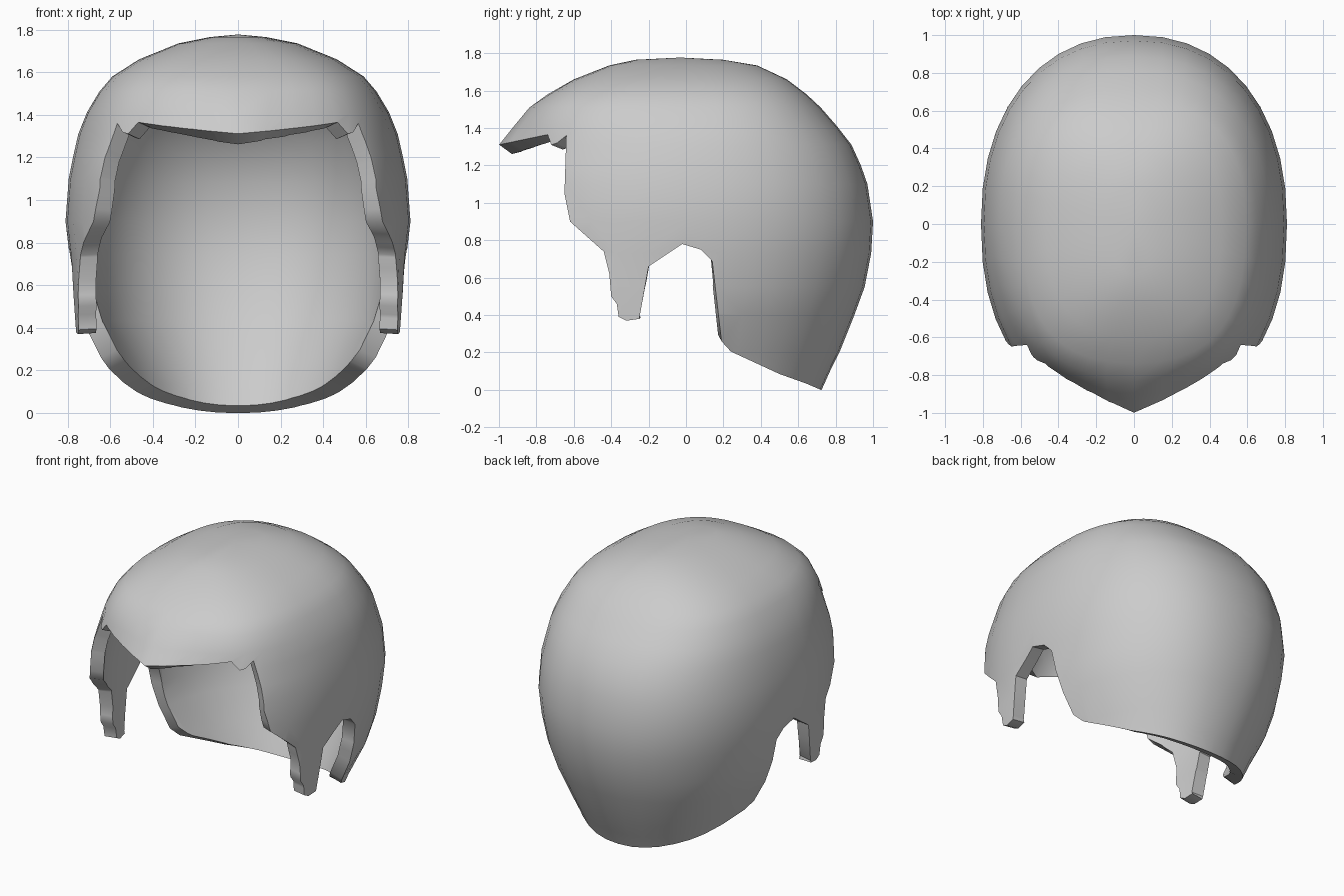
import bpy, bmesh, math
from mathutils.bvhtree import BVHTree

if "Cube" in bpy.data.objects:
    bpy.data.objects.remove(bpy.data.objects["Cube"])

SEGS, THICK = 40, 0.085

# Dome rings: height, front half-width, back half-width, front reach, back reach,
# front roundness, back roundness
RINGS = [
    (-.10, .76, .50, 1.0, .67, 2.7, 2.15), (0, .76, .54, 1.0, .725, 2.7, 2.15),
    (.10, .76, .58, 1.0, .77, 2.7, 2.15), (.20, .76, .62, 1.0, .82, 2.7, 2.15),
    (.40, .77, .72, 1.0, .90, 2.7, 2.15), (.55, .78, .765, 1.0, .955, 2.6, 2.15),
    (.73, .79, .79, 1.0, .99, 2.4, 2.2), (.90, .81, .81, 1.0, 1.0, 2.3, 2.22),
    (1.10, .795, .795, 1.03, .97, 2.2, 2.25), (1.20, .775, .775, 1.03, .935, 2.15, 2.25),
    (1.31, .75, .75, 1.0, .885, 2.1, 2.3), (1.41, .71, .71, .92, .807, 2.3, 2.35),
    (1.51, .65, .65, .837, .72, 2.5, 2.45), (1.58, .59, .59, .74, .645, 2.6, 2.5),
    (1.66, .465, .465, .60, .54, 2.6, 2.5), (1.735, .28, .28, .41, .38, 2.4, 2.35),
    (1.765, .13, .13, .27, .20, 2.1, 2.1),
]

# Side outline (y, z): brow, jagged temple, sideburn, ear notch, nape
OUTLINE = [
    (-.999, 1.311), (-.74, 1.365), (-.72, 1.31), (-.69, 1.32), (-.64, 1.36),
    (-.645, 1.2), (-.65, 1.05), (-.62, .9), (-.53, .82), (-.44, .74),
    (-.41, .62), (-.40, .5), (-.37, .46), (-.36, .39), (-.32, .37),
    (-.25, .38), (-.2, .66), (-.02, .78), (.08, .75), (.14, .69),
    (.19, .26), (.24, .205), (.5, .085), (.64, .035), (.722, 0),
    (1.3, -.2), (1.3, 2), (-1.3, 2), (-1.3, 1.3),
]


def signed_pow(v, p):
    return math.copysign(abs(v) ** p, v)


def ring_point(ring, k):
    z, wf, wb, front, back, p_front, p_back = ring
    a = 2 * math.pi * k / SEGS
    c, s = math.cos(a), math.sin(a)
    t = min(1, max(0, (s + .2) / .45))
    width = wf + (wb - wf) * t * t * (3 - 2 * t)
    p = 2 / (p_front if s < 0 else p_back)
    u = signed_pow(c, p)
    y = (front if s < 0 else back) * signed_pow(s, p)
    if s < 0:  # brow comes to a soft point in the middle
        y += .06 * max(0, 1 - abs(z - 1.31) / .3) * math.sin(math.pi * min(1, abs(u) / .8))
    return width * u, y, z


def make_object(name, bm):
    bmesh.ops.recalc_face_normals(bm, faces=bm.faces)
    mesh = bpy.data.meshes.new(name)
    bm.to_mesh(mesh)
    bm.free()
    ob = bpy.data.objects.new(name, mesh)
    bpy.context.collection.objects.link(ob)
    return ob


def dome(name):
    bm = bmesh.new()
    rows = [[bm.verts.new(ring_point(r, k)) for k in range(SEGS)] for r in RINGS]
    for lo, hi in zip(rows, rows[1:]):
        for k in range(SEGS):
            j = (k + 1) % SEGS
            bm.faces.new((lo[k], lo[j], hi[j], hi[k]))
    top = bm.verts.new((0, -.03, 1.777))
    for k in range(SEGS):
        bm.faces.new((rows[-1][k], rows[-1][(k + 1) % SEGS], top))
    bm.faces.new(list(reversed(rows[0])))
    return make_object(name, bm)


def outline_block():
    bm = bmesh.new()
    face = bm.faces.new([bm.verts.new((-1.2, y, z)) for y, z in OUTLINE])
    out = bmesh.ops.extrude_face_region(bm, geom=[face])
    bmesh.ops.translate(bm, vec=(2.4, 0, 0),
                        verts=[g for g in out["geom"] if isinstance(g, bmesh.types.BMVert)])
    return make_object("outline_cutter", bm)


# Hair dome trimmed to the side outline
hair = dome("hair_shell")
bm = bmesh.new()
bm.from_mesh(hair.data)
skin = BVHTree.FromBMesh(bm)
bm.free()
block = outline_block()
trim = hair.modifiers.new("trim", 'BOOLEAN')
trim.object, trim.operation, trim.solver = block, 'INTERSECT', 'EXACT'
bpy.context.view_layer.objects.active = hair
hair.select_set(True)
bpy.ops.object.modifier_apply(modifier="trim")
bpy.data.objects.remove(block)

# Keep only the outer skin, then thicken it inwards
bm = bmesh.new()
bm.from_mesh(hair.data)
cut = []
for f in bm.faces:
    _, normal, _, dist = skin.find_nearest(f.calc_center_median())
    if dist > .01 or f.normal.dot(normal) < .85:
        cut.append(f)
bmesh.ops.delete(bm, geom=cut, context='FACES')
bmesh.ops.remove_doubles(bm, verts=bm.verts, dist=.004)
bm.to_mesh(hair.data)
bm.free()
solid = hair.modifiers.new("thickness", 'SOLIDIFY')
solid.thickness, solid.offset = THICK, -1
bpy.ops.object.modifier_apply(modifier="thickness")

# Plain grey colour and smooth shading with crisp cut edges
grey = bpy.data.materials.new("light_grey")
grey.diffuse_color = (.6, .6, .6, 1)
grey.use_nodes = True
grey.node_tree.nodes["Principled BSDF"].inputs["Base Color"].default_value = grey.diffuse_color
hair.data.materials.clear()
hair.data.materials.append(grey)
for poly in hair.data.polygons:
    poly.material_index = 0
bpy.ops.object.shade_smooth_by_angle(angle=math.radians(40))
